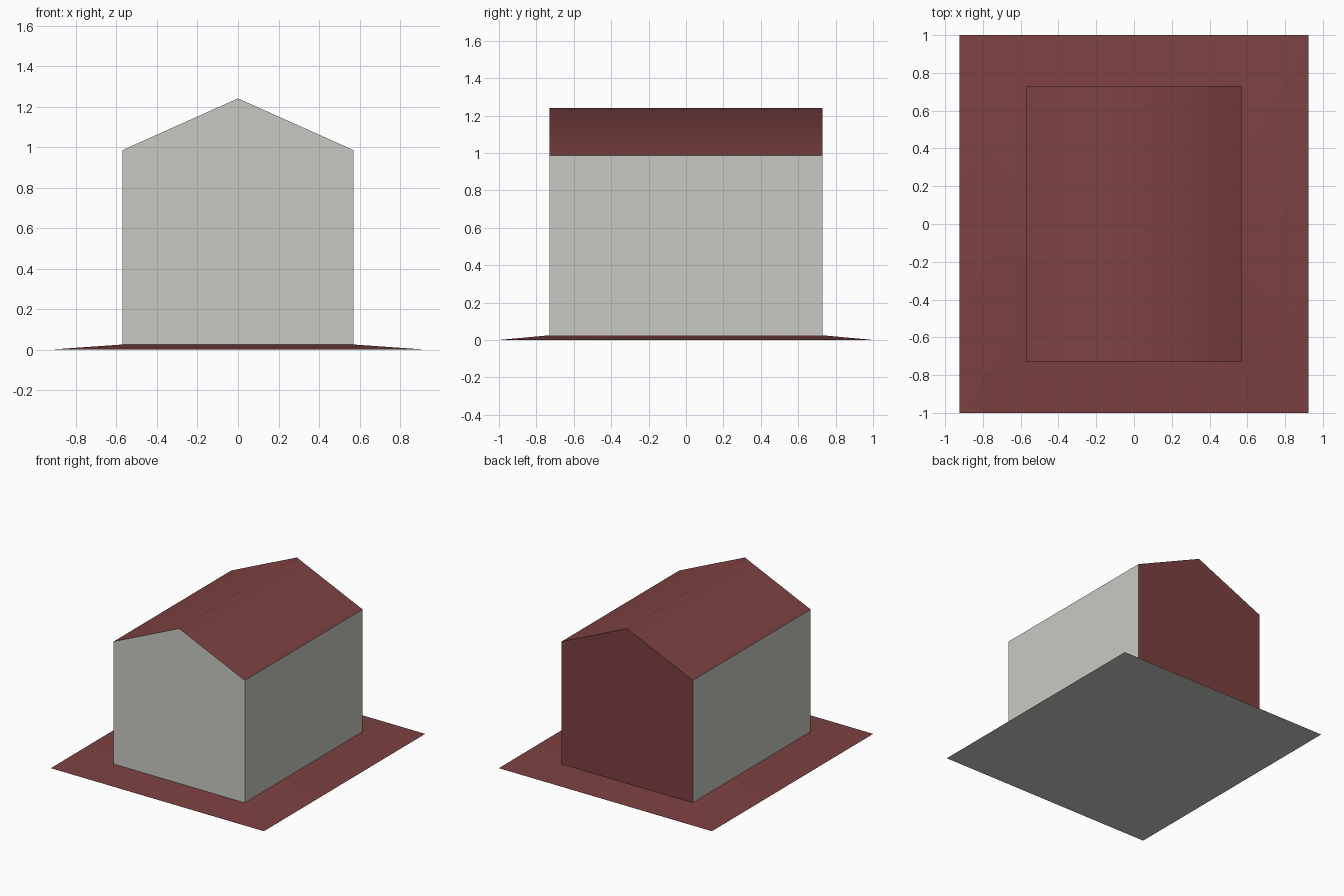
import bpy, math

if "Cube" in bpy.data.objects:
    bpy.data.objects.remove(bpy.data.objects["Cube"])

HX, HY = 0.57, 0.73          # house half width and half depth
BX, BY = 0.925, 1.0          # apron half width and half depth
FLOOR, EAVE, RIDGE = 0.025, 0.985, 1.24


def material(name, rgb):
    m = bpy.data.materials.new(name)
    m.diffuse_color = (*rgb, 1.0)
    m.use_nodes = True
    m.node_tree.nodes["Principled BSDF"].inputs["Base Color"].default_value = m.diffuse_color
    return m


grey = material("pale grey", (0.584, 0.584, 0.552))
red = material("brick red", (0.205, 0.053, 0.053))


def build(name, verts, faces, is_grey):
    """Make one part; is_grey picks grey or red from a face's normal."""
    me = bpy.data.meshes.new(name)
    me.from_pydata(verts, [], faces)
    me.materials.append(red)
    me.materials.append(grey)
    for p in me.polygons:
        p.material_index = int(is_grey(p.normal))
    ob = bpy.data.objects.new(name, me)
    bpy.context.collection.objects.link(ob)
    bpy.ops.object.select_all(action='DESELECT')
    ob.select_set(True)
    bpy.context.view_layer.objects.active = ob
    bpy.ops.object.shade_smooth_by_angle(angle=math.radians(60))
    return ob


# House: gable profile swept from front to back (open underneath)
profile = [(-HX, FLOOR), (HX, FLOOR), (HX, EAVE), (0, RIDGE), (-HX, EAVE)]
n = len(profile)
verts = [(x, y, z) for y in (-HY, HY) for x, z in profile]
faces = [tuple(range(n)), tuple(range(2 * n - 1, n - 1, -1))]
faces += [(i, i + n, (i + 1) % n + n, (i + 1) % n) for i in range(1, n)]
# Roof slopes and back gable are red, the other walls grey
build("house", verts, faces, lambda v: v.z < 0.1 and v.y < 0.5)


# Ground apron: shallow sloping skirt with a grey underside
def ring(x, y, z):
    return [(-x, -y, z), (x, -y, z), (x, y, z), (-x, y, z)]


skirt = [(i, (i + 1) % 4, (i + 1) % 4 + 4, i + 4) for i in range(4)]
build("ground_apron", ring(BX, BY, 0) + ring(HX, HY, FLOOR),
      skirt + [(3, 2, 1, 0)], lambda v: v.z < 0)
